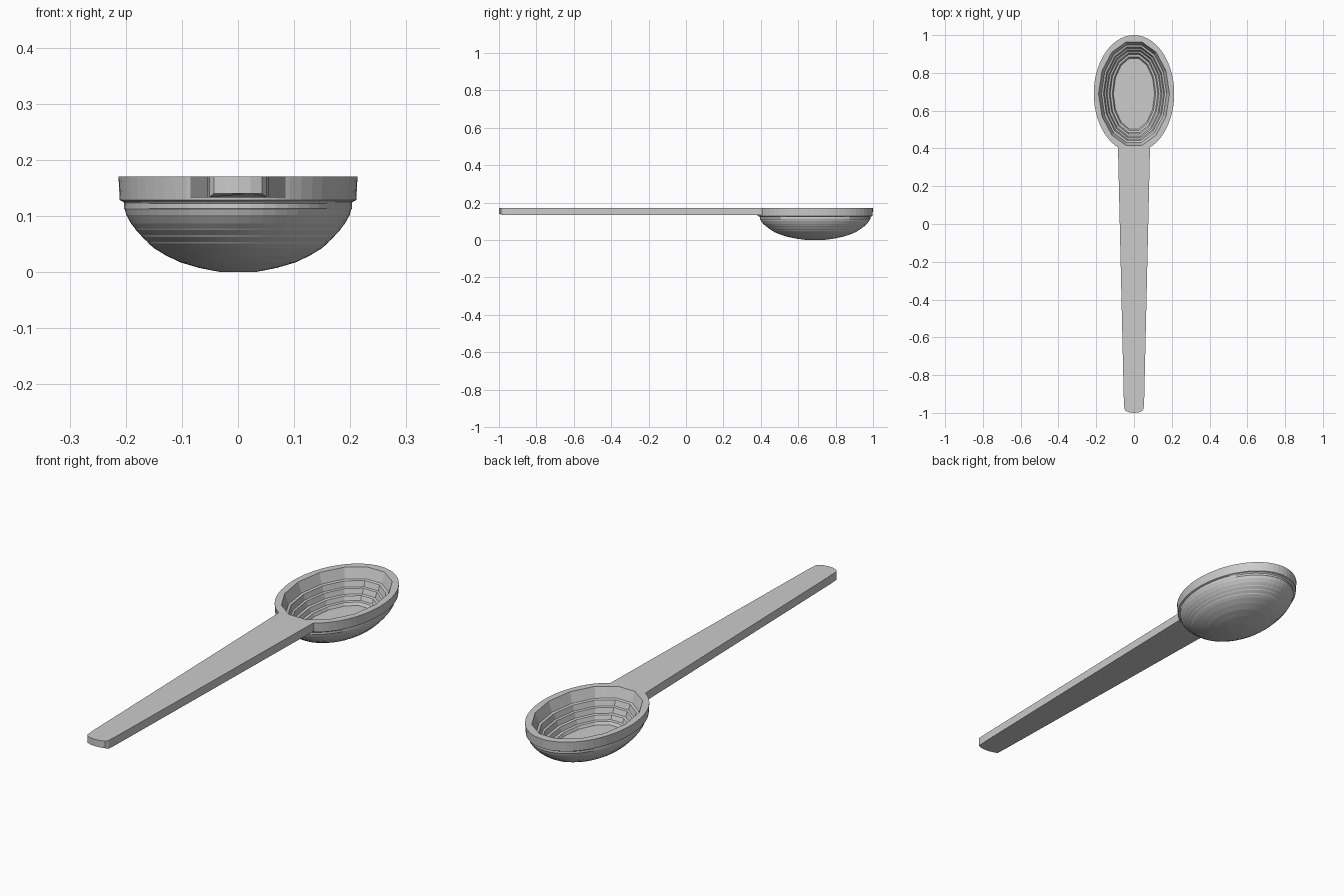
import bpy, bmesh, math

if "Cube" in bpy.data.objects:
    bpy.data.objects.remove(bpy.data.objects["Cube"])

CY, RX, RY = 0.69, 0.213, 0.31   # bowl centre and half-sizes
TOP = 0.17
SEG, INNER_SIDES = 56, 14


def finish(bm, name):
    bmesh.ops.recalc_face_normals(bm, faces=bm.faces)
    mesh = bpy.data.meshes.new(name)
    bm.to_mesh(mesh)
    bm.free()
    obj = bpy.data.objects.new(name, mesh)
    bpy.context.collection.objects.link(obj)
    return obj


def polygon_factor(a, sides):
    step = 2 * math.pi / sides
    return math.cos(step / 2) / math.cos(a % step - step / 2)


def ring(bm, rx, ry, z, sides=None):
    verts = []
    for i in range(SEG):
        a = 2 * math.pi * i / SEG
        k = polygon_factor(a, sides) if sides else 1
        verts.append(bm.verts.new((rx * k * math.cos(a), CY + ry * k * math.sin(a), z)))
    return verts


def build_bowl():
    bm = bmesh.new()
    rings = []
    # outside: smooth rounded base, then fine layered ridges
    for f, z in [(0.15, 0.001), (0.32, 0.007), (0.48, 0.017), (0.6, 0.029), (0.7, 0.042)]:
        rings.append(ring(bm, RX * f, RY * f, z))
    layers = 7
    for i in range(1, layers + 1):
        z = 0.042 + 0.083 * i / layers
        f = 0.7 + 0.26 * math.sin(i / layers * math.pi / 2)
        rings.append(ring(bm, RX * (f - 0.008), RY * (f - 0.008), z - 0.003))
        rings.append(ring(bm, RX * f, RY * f, z))
    # upright rim band
    rings.append(ring(bm, RX * 0.99, RY * 0.99, 0.128))
    rings.append(ring(bm, RX, RY, TOP))
    # inside: faceted wall, then terraces down to a flat floor
    for rx, ry, z in [(0.188, 0.281, TOP), (0.172, 0.265, 0.125)]:
        rings.append(ring(bm, rx, ry, z, INNER_SIDES))
    for rx, ry, z, drop in [(0.162, 0.254, 0.122, 0.024), (0.148, 0.238, 0.095, 0.022),
                            (0.132, 0.22, 0.07, 0.018), (0.115, 0.2, 0.05, 0.012)]:
        rings.append(ring(bm, rx, ry, z, INNER_SIDES))
        rings.append(ring(bm, rx - 0.006, ry - 0.008, z - drop, INNER_SIDES))
    for a, b in zip(rings, rings[1:]):
        for i in range(SEG):
            j = (i + 1) % SEG
            bm.faces.new((a[i], a[j], b[j], b[i]))
    bm.faces.new(rings[0])
    bm.faces.new(rings[-1])
    bmesh.ops.translate(bm, verts=rings[0], vec=(0, 0, -0.001))
    return finish(bm, "spoon_bowl")


def build_handle():
    # tapering flat bar with a gently curved end
    half = [(0.085, 0.413), (0.083, 0.33), (0.054, -0.93), (0.051, -0.978),
            (0.043, -0.99), (0.022, -0.998)]
    outline = half + [(0, -1.0)] + [(-x, y) for x, y in reversed(half)]
    bm = bmesh.new()
    top = [bm.verts.new((x, y, TOP)) for x, y in outline]
    bottom = [bm.verts.new((x, y, 0.133 + (0.007 if y < -0.98 else 0))) for x, y in outline]
    bm.faces.new(top)
    bm.faces.new(bottom)
    n = len(outline)
    for i in range(n):
        j = (i + 1) % n
        bm.faces.new((top[i], top[j], bottom[j], bottom[i]))
    return finish(bm, "spoon_handle")


build_bowl()
build_handle()
